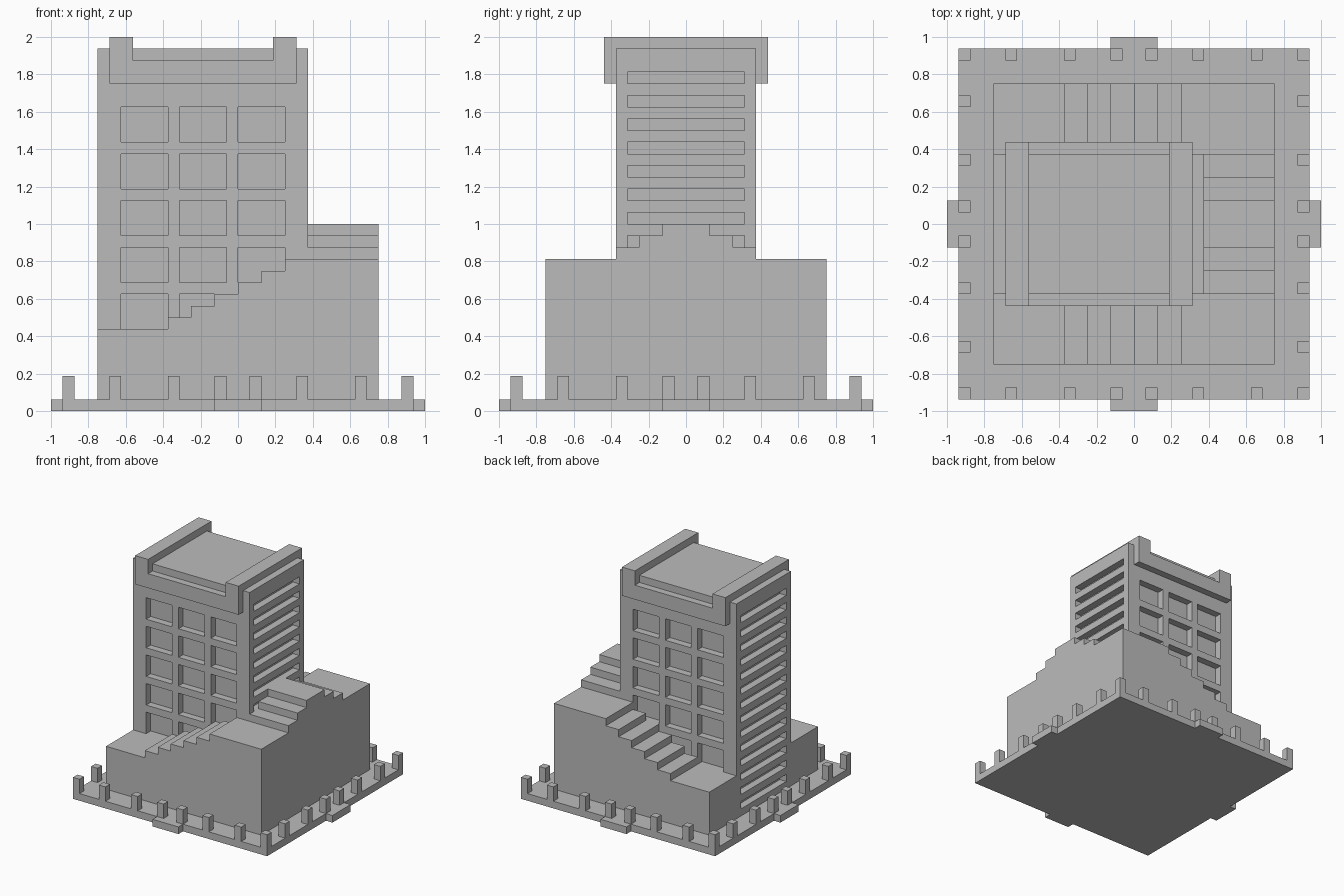
import bpy, bmesh
from mathutils import Matrix, Vector

U = 1 / 16  # building module

default = bpy.data.objects.get("Cube")
if default:
    bpy.data.objects.remove(default, do_unlink=True)

stone = bpy.data.materials.new("plain grey")
stone.use_nodes = True
GREY = (0.5, 0.5, 0.5, 1)
stone.diffuse_color = GREY
shader = next(n for n in stone.node_tree.nodes if n.type == 'BSDF_PRINCIPLED')
shader.inputs["Base Color"].default_value = GREY


def finish(name, bm):
    bmesh.ops.recalc_face_normals(bm, faces=bm.faces)
    mesh = bpy.data.meshes.new(name)
    bm.to_mesh(mesh)
    bm.free()
    mesh.materials.append(stone)
    obj = bpy.data.objects.new(name, mesh)
    bpy.context.collection.objects.link(obj)
    return obj


def boxes(name, spans):
    """One object from boxes (x0, x1, y0, y1, z0, z1) measured in modules."""
    bm = bmesh.new()
    for x0, x1, y0, y1, z0, z1 in spans:
        centre = Vector((x0 + x1, y0 + y1, z0 + z1)) * U / 2
        size = Vector((x1 - x0, y1 - y0, z1 - z0)) * U
        matrix = Matrix.Translation(centre) @ Matrix.Diagonal(size).to_4x4()
        bmesh.ops.create_cube(bm, size=1, matrix=matrix)
    return finish(name, bm)


def stepped_block(name, edges, heights, place, depth):
    """Extrude a stair outline; place(u, z) puts an outline point in space."""
    outline = [(edges[0], 1)]
    for left, right, height in zip(edges, edges[1:], heights):
        outline += [(left, height), (right, height)]
    outline.append((edges[-1], 1))
    bm = bmesh.new()
    face = bm.faces.new([bm.verts.new(place(u, z) * U) for u, z in outline])
    ext = bmesh.ops.extrude_face_region(bm, geom=[face])
    verts = [g for g in ext["geom"] if isinstance(g, bmesh.types.BMVert)]
    bmesh.ops.translate(bm, verts=verts, vec=depth * U)
    return finish(name, bm)


# Base slab with a small tab on each side
boxes("base_slab", [(-15, 15, -15, 15, 0, 1)])
boxes("base_tabs", [(-2, 2, -16, -15, 0, 1), (-2, 2, 15, 16, 0, 1),
                    (-16, -15, -2, 2, 0, 1), (15, 16, -2, 2, 0, 1)])

# Posts around the edge of the slab
starts = [-15, -11, -6, -2, 1, 5, 10, 14]
spots = {(a, b) for a in starts for b in starts if {a, b} & {-15, 14}}
boxes("edge_posts", [(x, x + 1, y, y + 1, 1, 3) for x, y in sorted(spots)])

# Tower, with windows front and back and louvre slots on both ends
tower = boxes("tower", [(-12, 6, -6, 6, 1, 31)])
cuts = []
for row in range(5):
    for col in range(3):
        if row == 0 and col == 2:
            continue  # below the terrace
        x, z = -10 + 5 * col, 7 + 4 * row
        cuts += [(x, x + 4, -8, -5, z, z + 3), (x, x + 4, 5, 8, z, z + 3)]
for z in range(2, 29, 2):
    cuts.append((-14, -11, -5, 5, z, z + 1))
    if z >= 14:
        cuts.append((5, 8, -5, 5, z, z + 1))
cutter = boxes("opening_cutter", cuts)
cutter.hide_render = True
mod = tower.modifiers.new("openings", 'BOOLEAN')
mod.operation = 'DIFFERENCE'
mod.solver = 'EXACT'
mod.object = cutter
bpy.context.view_layer.update()
cut_mesh = bpy.data.meshes.new_from_object(
    tower.evaluated_get(bpy.context.evaluated_depsgraph_get()))
tower.modifiers.clear()
tower.data = cut_mesh
bpy.data.objects.remove(cutter, do_unlink=True)

# Roof: fascia bands and end parapets
boxes("roof_fascia", [(-11, 5, -7, -6, 28, 30), (-11, 5, 6, 7, 28, 30)])
boxes("roof_parapets", [(-11, -9, -7, 7, 30, 32), (3, 5, -7, 7, 30, 32)])

# Stepped terraces: front and back climb towards +x, the end one peaks mid-way
climb = [-12, -6, -4, -2, 0, 2, 4, 12]
for name, y in (("front_terrace", -12), ("back_terrace", 6)):
    stepped_block(name, climb, range(7, 14),
                  lambda u, z, y=y: Vector((u, y, z)), Vector((0, 6, 0)))
stepped_block("end_terrace", [-6, -4, -2, 2, 4, 6], [14, 15, 16, 15, 14],
              lambda u, z: Vector((6, u, z)), Vector((6, 0, 0)))
